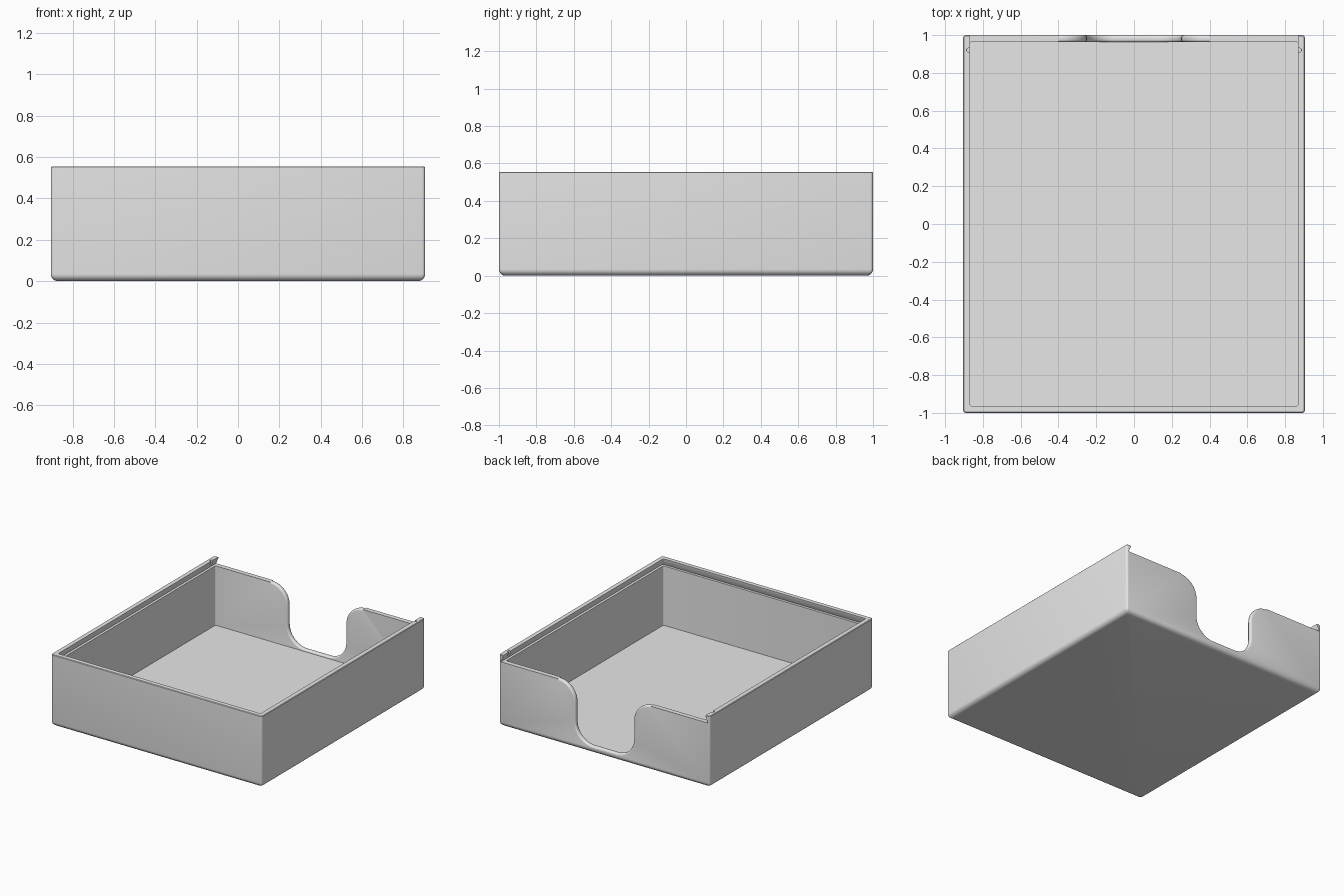
import bpy, bmesh
from math import sin, cos, pi, radians

if "Cube" in bpy.data.objects:
    bpy.data.objects.remove(bpy.data.objects["Cube"], do_unlink=True)

HX, HY, TOP = 0.905, 1.0, 0.555      # outer half sizes and height
WALL, FLOOR, LEDGE = 0.037, 0.04, 0.50

grey = bpy.data.materials.new("light_grey")
grey.use_nodes = True
grey.diffuse_color = (0.8, 0.8, 0.8, 1)
grey.node_tree.nodes["Principled BSDF"].inputs["Base Color"].default_value = (0.8, 0.8, 0.8, 1)


def loft(name, rings):
    """Closed solid skinned through rings of equal point count."""
    bm = bmesh.new()
    loops = [[bm.verts.new(p) for p in ring] for ring in rings]
    n = len(loops[0])
    for a, b in zip(loops, loops[1:]):
        for i in range(n):
            j = (i + 1) % n
            bm.faces.new((a[i], a[j], b[j], b[i]))
    bm.faces.new(loops[0])
    bm.faces.new(loops[-1])
    bmesh.ops.recalc_face_normals(bm, faces=bm.faces)
    mesh = bpy.data.meshes.new(name)
    bm.to_mesh(mesh)
    bm.free()
    obj = bpy.data.objects.new(name, mesh)
    bpy.context.collection.objects.link(obj)
    mesh.materials.append(grey)
    return obj


def rounded_ring(z, hx, y0, y1, r, segs=4):
    """Horizontal rounded rectangle at height z."""
    pts = []
    corners = [(hx - r, y1 - r), (r - hx, y1 - r), (r - hx, y0 + r), (hx - r, y0 + r)]
    for k, (cx, cy) in enumerate(corners):
        for i in range(segs + 1):
            a = (k + i / segs) * pi / 2
            pts.append((cx + r * cos(a), cy + r * sin(a), z))
    return pts


# Outer body with a rounded bottom rim
R = 0.035
rings = []
for i in range(7):
    a = i / 6 * pi / 2
    d = R * (1 - sin(a))
    rings.append(rounded_ring(R * (1 - cos(a)), HX - d, d - HY, HY - d, 0.015))
for z, d in ((TOP - 0.004, 0), (TOP, 0.004)):
    rings.append(rounded_ring(z, HX - d, d - HY, HY - d, 0.015))
tray = loft("tray", rings)

# Storage cavity
ix, iy = HX - WALL, HY - WALL
cutters = [loft("cavity_cutter", [rounded_ring(z, ix, -iy, iy, 0.008) for z in (FLOOR, LEDGE + 0.01)])]

# Dovetail lid channel, open at the back
cutters.append(loft("channel_cutter", [
    rounded_ring(z, ix + d, -iy - d, HY + 0.1, 0.008)
    for z, d in ((LEDGE, 0.02), (TOP - 0.008, 0), (TOP + 0.05, 0))]))

# Latch hollows in the two side lips
for s in (-1, 1):
    cutters.append(loft("latch_cutter", [
        [(s * 0.874 + 0.012 * cos(k * pi / 8), 0.92 + 0.012 * sin(k * pi / 8), z) for k in range(16)]
        for z in (LEDGE + 0.008, TOP + 0.05)]))


def notch_ring(y, g):
    """Finger notch outline, grown outward by g."""
    r, bottom, segs = 0.15, 0.055, 12
    half = []
    for i in range(segs + 1):
        a = -pi / 2 + i / segs * pi / 2
        half.append((0.10 + (r + g) * cos(a), bottom + r + (r + g) * sin(a)))
    for i in range(segs + 1):
        a = pi - i / segs * pi / 2
        half.append((0.40 + (r - g) * cos(a), LEDGE - r + (r - g) * sin(a)))
    half.append((0.40, TOP + 0.05))
    return [(x, y, z) for x, z in half] + [(-x, y, z) for x, z in reversed(half)]


# Finger notch with eased edges through the back wall
B = 0.013
steps = [(B * sin(i / 4 * pi / 2), B * (1 - cos(i / 4 * pi / 2))) for i in range(5)]
inner = [(iy + B - s, g) for s, g in reversed(steps)]
outer = [(HY - B + s, g) for s, g in steps]
sections = [(iy - 0.03, B)] + inner + outer + [(HY + 0.05, B)]
cutters.append(loft("notch_cutter", [notch_ring(y, g) for y, g in sections]))

# Carve the body
for c in cutters:
    c.hide_render = True
    mod = tray.modifiers.new(c.name, "BOOLEAN")
    mod.operation, mod.solver, mod.object = "DIFFERENCE", "EXACT", c
bpy.context.view_layer.update()
carved = bpy.data.meshes.new_from_object(tray.evaluated_get(bpy.context.evaluated_depsgraph_get()))
tray.modifiers.clear()
tray.data = carved
for c in cutters:
    bpy.data.objects.remove(c, do_unlink=True)

# Smooth the rounded edges, keep the rest crisp
bpy.ops.object.select_all(action="DESELECT")
tray.select_set(True)
bpy.context.view_layer.objects.active = tray
bpy.ops.object.shade_smooth_by_angle(angle=radians(30))
